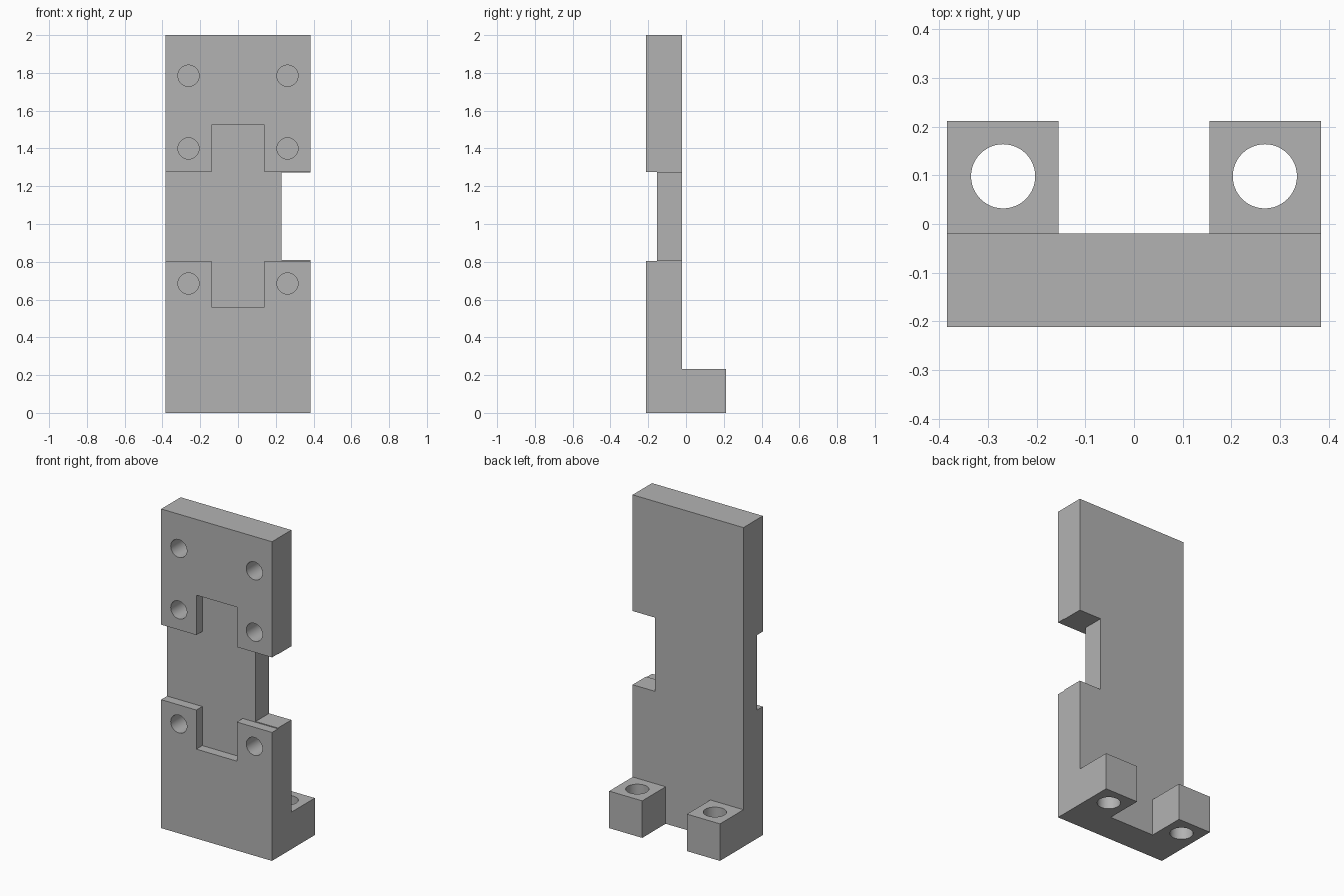
import bpy
import bmesh
from math import radians
from mathutils import Matrix, Vector

if "Cube" in bpy.data.objects:
    bpy.data.objects.remove(bpy.data.objects["Cube"], do_unlink=True)

HALF_W, HEIGHT = 0.384, 2.0
FRONT, BACK = -0.212, -0.02
RECESS_Y = -0.153

grey = bpy.data.materials.new("machined grey")
grey.use_nodes = True
colour = (0.45, 0.45, 0.45, 1)
grey.diffuse_color = colour
grey.node_tree.nodes["Principled BSDF"].inputs["Base Color"].default_value = colour


def finish(bm, name):
    bmesh.ops.recalc_face_normals(bm, faces=bm.faces)
    mesh = bpy.data.meshes.new(name)
    bm.to_mesh(mesh)
    bm.free()
    mesh.materials.append(grey)
    obj = bpy.data.objects.new(name, mesh)
    bpy.context.collection.objects.link(obj)
    return obj


def slab(name, outline, y0, y1):
    """Extrude an (x, z) outline from y0 to y1."""
    bm = bmesh.new()
    face = bm.faces.new([bm.verts.new((x, y0, z)) for x, z in outline])
    new = bmesh.ops.extrude_face_region(bm, geom=[face])["geom"]
    verts = [v for v in new if isinstance(v, bmesh.types.BMVert)]
    bmesh.ops.translate(bm, verts=verts, vec=(0, y1 - y0, 0))
    return finish(bm, name)


def rod(name, start, end, radius):
    """Cylinder between two points."""
    a, b = Vector(start), Vector(end)
    turn = (b - a).to_track_quat("Z", "Y").to_matrix().to_4x4()
    bm = bmesh.new()
    bmesh.ops.create_cone(bm, cap_ends=True, segments=48, radius1=radius,
                          radius2=radius, depth=(b - a).length,
                          matrix=Matrix.Translation((a + b) / 2) @ turn)
    return finish(bm, name)


def combine(target, tool, operation):
    """Apply a boolean and discard the tool object."""
    tool.hide_render = True
    mod = target.modifiers.new(operation.lower(), "BOOLEAN")
    mod.operation, mod.solver, mod.object = operation, "EXACT", tool
    bpy.ops.object.select_all(action="DESELECT")
    bpy.context.view_layer.objects.active = target
    target.select_set(True)
    bpy.ops.object.modifier_apply(modifier=mod.name)
    bpy.data.objects.remove(tool, do_unlink=True)


# Upright plate with the side notch in its outline
notch_x, notch_low, notch_high = 0.23, 0.81, 1.272
bracket = slab("mounting_bracket", [
    (-HALF_W, 0), (HALF_W, 0), (HALF_W, notch_low), (notch_x, notch_low),
    (notch_x, notch_high), (HALF_W, notch_high), (HALF_W, HEIGHT),
    (-HALF_W, HEIGHT)], FRONT, BACK)

# Two square feet at the back
for side in (-1, 1):
    inner, outer = side * 0.155, side * HALF_W
    foot = slab("foot", [(inner, 0), (outer, 0), (outer, 0.232),
                         (inner, 0.232)], -0.1, 0.212)
    combine(bracket, foot, "UNION")

# Cross-shaped recess in the front
tongue, wide = 0.14, 0.5
low, high, bottom, top = 0.805, 1.275, 0.56, 1.525
recess = slab("recess_cutter", [
    (-wide, low), (-tongue, low), (-tongue, bottom), (tongue, bottom),
    (tongue, low), (wide, low), (wide, high), (tongue, high),
    (tongue, top), (-tongue, top), (-tongue, high), (-wide, high)],
    FRONT - 0.1, RECESS_Y)
combine(bracket, recess, "DIFFERENCE")

# Blind screw holes in the front, through holes in the feet
for side in (-1, 1):
    for z in (0.685, 1.4, 1.785):
        x = side * 0.262
        combine(bracket, rod("screw_hole_cutter", (x, FRONT - 0.1, z),
                             (x, FRONT + 0.15, z), 0.056), "DIFFERENCE")
    x = side * 0.269
    combine(bracket, rod("foot_hole_cutter", (x, 0.098, -0.1),
                         (x, 0.098, 0.4), 0.066), "DIFFERENCE")

bpy.ops.object.shade_smooth_by_angle(angle=radians(30))
